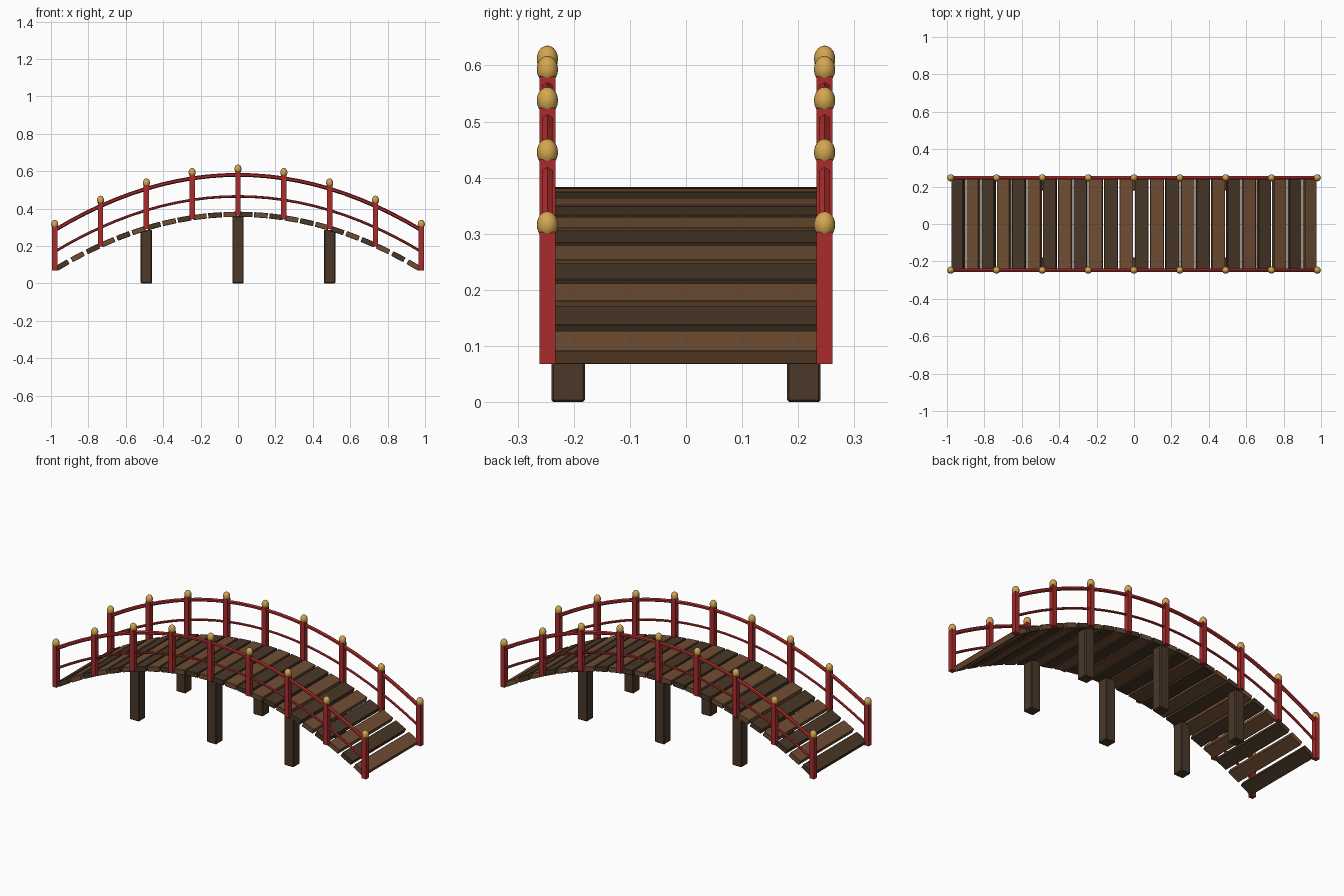
import bpy, bmesh, math

if "Cube" in bpy.data.objects:
    bpy.data.objects.remove(bpy.data.objects["Cube"])

HALF = 0.98      # half span between the end posts
RISE = 0.2955    # rise of the arch
SIDE = 0.247     # y of the railings
PLANKS = 24


def mat(name, rgb):
    m = bpy.data.materials.new(name)
    m.diffuse_color = (*rgb, 1)
    m.use_nodes = True
    m.node_tree.nodes["Principled BSDF"].inputs["Base Color"].default_value = m.diffuse_color
    return m


DARK = mat("dark_wood", (0.065, 0.038, 0.02))
LIGHT = mat("light_wood", (0.16, 0.075, 0.033))
PIER = mat("pier_wood", (0.07, 0.04, 0.022))
RED = mat("red_paint", (0.40, 0.025, 0.025))
GOLD = mat("brass", (0.65, 0.38, 0.08))


def arch(x, top):
    return top - RISE * (x / HALF) ** 2


def slope(x):
    return math.atan(-2 * RISE * x / HALF ** 2)


def finish(name, bm, material, smooth=False):
    me = bpy.data.meshes.new(name)
    bmesh.ops.recalc_face_normals(bm, faces=bm.faces)
    for f in bm.faces:
        f.smooth = smooth
    bm.to_mesh(me)
    bm.free()
    me.materials.append(material)
    ob = bpy.data.objects.new(name, me)
    bpy.context.collection.objects.link(ob)
    return ob


def box(name, size, loc, material, tilt=0, bevel=0):
    bm = bmesh.new()
    bmesh.ops.create_cube(bm, size=1)
    bmesh.ops.scale(bm, vec=size, verts=bm.verts)
    if bevel:
        bmesh.ops.bevel(bm, geom=bm.edges[:], offset=bevel, segments=1, affect='EDGES')
    ob = finish(name, bm, material)
    ob.location = loc
    ob.rotation_euler.y = -tilt
    return ob


def rail(name, y, top, r, material, steps=24, sides=6):
    # hexagonal section swept along the arch
    bm = bmesh.new()
    rings = []
    for i in range(steps + 1):
        x = -HALF + 2 * HALF * i / steps
        z, s = arch(x, top), slope(x)
        ring = []
        for k in range(sides):
            a = 2 * math.pi * k / sides
            up = r * math.cos(a)
            ring.append(bm.verts.new((x - up * math.sin(s), y + r * math.sin(a),
                                      z + up * math.cos(s))))
        rings.append(ring)
    for a, b in zip(rings, rings[1:]):
        for k in range(sides):
            n = (k + 1) % sides
            bm.faces.new((a[k], a[n], b[n], b[k]))
    bm.faces.new(rings[0])
    bm.faces.new(rings[-1])
    return finish(name, bm, material)


# Deck planks, following the arch in alternating browns
pitch = 2 * HALF / PLANKS
for i in range(PLANKS):
    x = -HALF + (i + 0.5) * pitch
    box(f"deck_plank_{i + 1}", (0.073, 0.486, 0.028), (x, 0, arch(x, 0.369)),
        LIGHT if i % 2 else DARK, slope(x), 0.0015)

for side, label in ((-1, "front"), (1, "back")):
    y = side * SIDE

    # Support piers
    for i, x in enumerate((-0.49, 0, 0.49)):
        h = arch(x, 0.36)
        box(f"{label}_pier_{i + 1}", (0.06, 0.06, h), (x, side * 0.21, h / 2), PIER, 0, 0.004)

    # Railing posts with brass finials
    for i in range(9):
        x = -HALF + i * HALF / 4
        lo, hi = arch(x, 0.3635), arch(x, 0.5985)
        box(f"{label}_post_{i + 1}", (0.028, 0.028, hi - lo), (x, y, (lo + hi) / 2), RED)
        bm = bmesh.new()
        bmesh.ops.create_uvsphere(bm, u_segments=16, v_segments=10, radius=1)
        bmesh.ops.scale(bm, vec=(0.019, 0.019, 0.024), verts=bm.verts)
        ob = finish(f"{label}_finial_{i + 1}", bm, GOLD, smooth=True)
        ob.location = (x, y, arch(x, 0.6115))

    # Handrail and mid rail
    rail(f"{label}_handrail", y, 0.58, 0.0105, RED)
    rail(f"{label}_mid_rail", y, 0.465, 0.007, RED)
